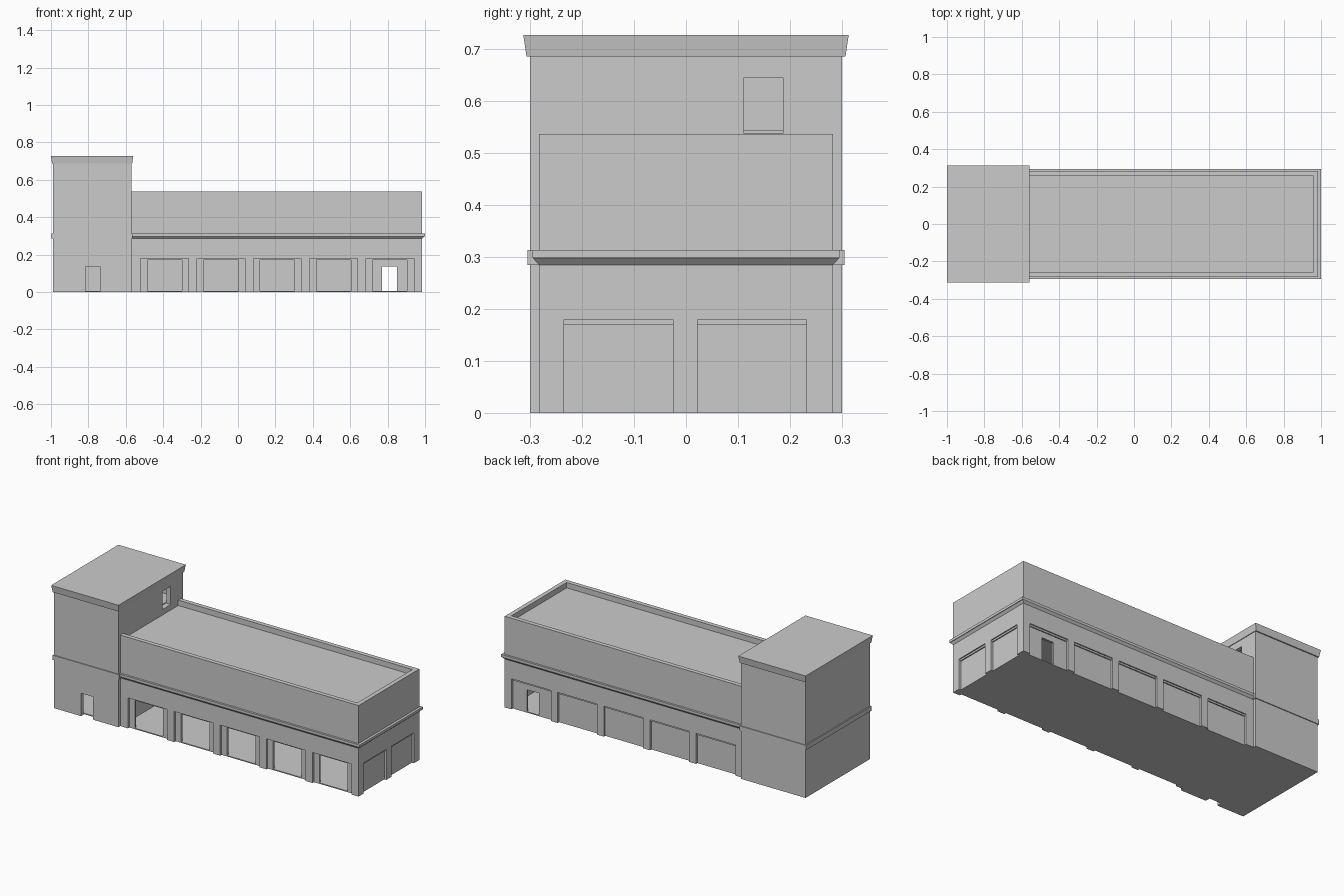
import bpy
import bmesh

if "Cube" in bpy.data.objects:
    bpy.data.objects.remove(bpy.data.objects["Cube"], do_unlink=True)

# Single plain masonry colour
grey = bpy.data.materials.new("light_grey_masonry")
grey.use_nodes = True
COLOUR = (0.6, 0.6, 0.6, 1)
grey.diffuse_color = COLOUR
grey.node_tree.nodes["Principled BSDF"].inputs["Base Color"].default_value = COLOUR


def make_boxes(name, boxes, flare=0):
    """Boxes given as (x0, x1, y0, y1, z0, z1); flare widens their tops."""
    bm = bmesh.new()
    for x0, x1, y0, y1, z0, z1 in boxes:
        for v in bmesh.ops.create_cube(bm, size=1)["verts"]:
            sx, sy, up = v.co.x * 2, v.co.y * 2, v.co.z > 0
            grow = flare if up else 0
            v.co.x = (x1 if sx > 0 else x0) + sx * grow
            v.co.y = (y1 if sy > 0 else y0) + sy * grow
            v.co.z = z1 if up else z0
    mesh = bpy.data.meshes.new(name)
    bm.to_mesh(mesh)
    bm.free()
    mesh.materials.append(grey)
    obj = bpy.data.objects.new(name, mesh)
    bpy.context.collection.objects.link(obj)
    return obj


def cut(obj, boxes):
    """Subtract a set of separate boxes from the object."""
    cutter = make_boxes("cutter", boxes)
    cutter.hide_render = True
    mod = obj.modifiers.new("cut", "BOOLEAN")
    mod.operation = "DIFFERENCE"
    mod.solver = "EXACT"
    mod.object = cutter
    bpy.context.view_layer.objects.active = obj
    bpy.ops.object.modifier_apply(modifier=mod.name)
    bpy.data.objects.remove(cutter, do_unlink=True)


SPLIT = -0.57       # where tower meets hall
END = 0.985         # hall end wall
SIDE = 0.283        # hall half depth
WALL = 0.026
STEP = 0.013        # shallow recess depth
FLOOR = 0.006
CEILING = 0.28
bays = [-0.392 + 0.301 * i for i in range(5)]
end_bays = [(-0.235, -0.025), (0.022, 0.232)]

# Hall: hollow ground floor, sunken roof behind a parapet
hall = make_boxes("hall_walls", [(SPLIT, END, -SIDE, SIDE, 0, 0.537)])
cut(hall, [(SPLIT + 0.01, END - WALL, WALL - SIDE, SIDE - WALL, FLOOR, CEILING),
           (SPLIT - 0.1, END - WALL, WALL - SIDE, SIDE - WALL, 0.505, 0.6)])

# Shallow recesses on the front, back and end walls
recesses = [(c - 0.128, c + 0.128, y0, y1, -0.1, 0.18) for c in bays
            for y0, y1 in ((-0.4, STEP - SIDE), (SIDE - STEP, 0.4))]
recesses += [(END - STEP, END + 0.1, y0, y1, -0.1, 0.18) for y0, y1 in end_bays]
cut(hall, recesses)

# Open front bays and the back doorway
openings = [(c - 0.0925, c + 0.0925, -0.4, -0.25, FLOOR, 0.17) for c in bays]
openings.append((0.77, 0.85, 0.25, 0.4, FLOOR, 0.135))
cut(hall, openings)

# Thin lintels set under the recess tops
inner = SIDE - STEP
lintels = [(c - 0.128, c + 0.128, inner, inner + STEP / 2, 0.17, 0.18) for c in bays]
lintels += [(END - STEP, END - STEP / 2, y0, y1, 0.17, 0.18) for y0, y1 in end_bays]
make_boxes("bay_lintels", lintels)

# Tower: two rooms, front doorway and a door onto the roof
tower = make_boxes("tower_walls", [(-0.99, SPLIT, -0.3, 0.3, 0, 0.69)])
room = (-0.99 + WALL, SPLIT - WALL, WALL - 0.3, 0.3 - WALL)
cut(tower, [room + (FLOOR, CEILING), room + (0.543, 0.675)])
cut(tower, [(-0.815, -0.737, -0.4, -0.27, -0.1, 0.135),
            (SPLIT - WALL - 0.005, SPLIT + 0.1, 0.112, 0.187, 0.538, 0.645)])

# String courses around both parts
make_boxes("hall_band_lower", [(SPLIT, END, -SIDE, SIDE, 0.285, 0.298)], flare=0.012)
make_boxes("hall_band_upper", [(SPLIT, 1, -0.295, 0.295, 0.298, 0.313)])
make_boxes("tower_band", [(-0.996, -0.564, -0.305, 0.305, 0.285, 0.313)])

# Flared tower cornice
make_boxes("tower_cornice", [(-0.994, -0.566, -0.307, 0.307, 0.686, 0.727)], flare=0.006)
